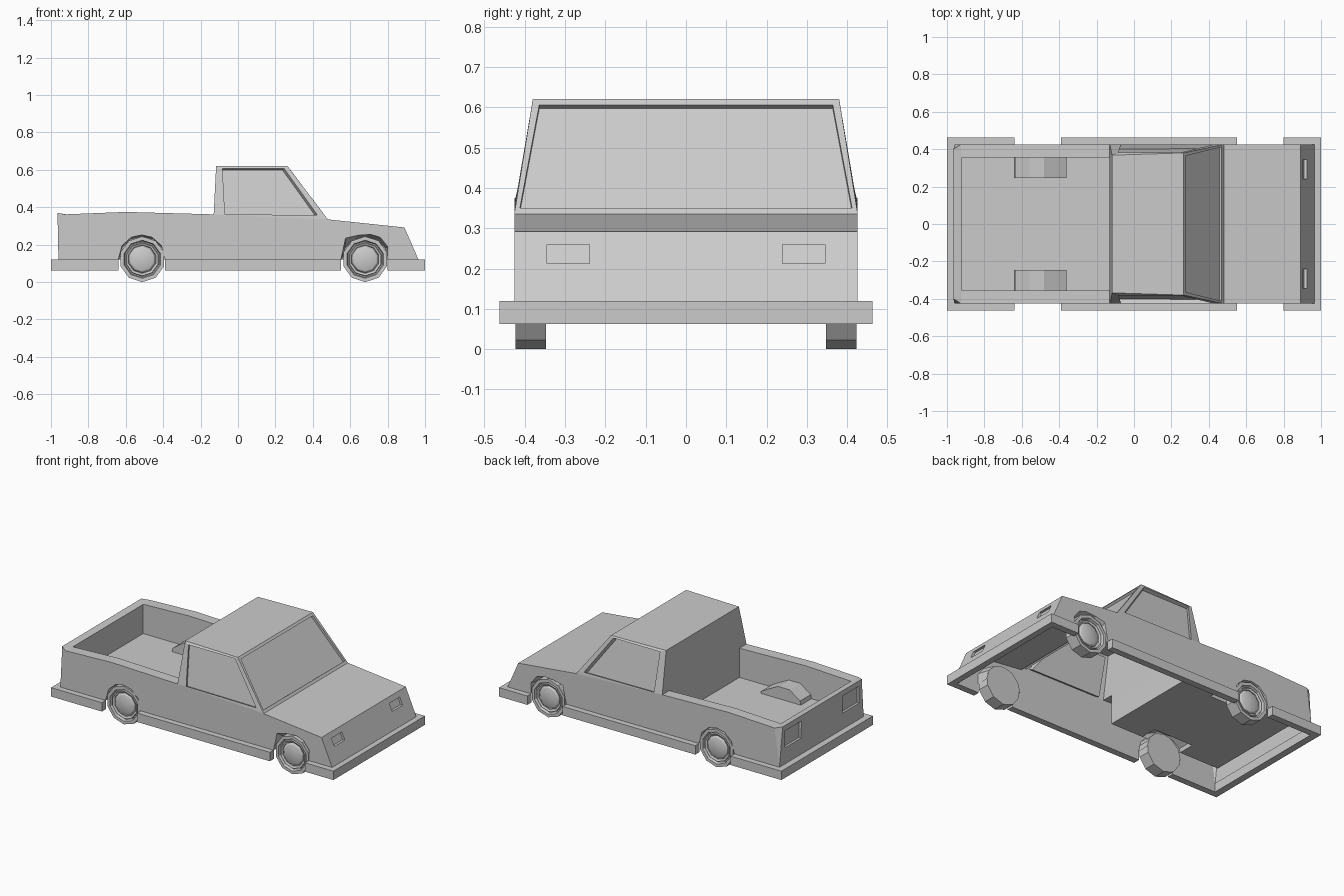
import bpy, bmesh, math
from mathutils import Vector

cube = bpy.data.objects.get("Cube")
if cube:
    bpy.data.objects.remove(cube)

paint = bpy.data.materials.new("plain grey")
paint.use_nodes = True
GREY = (0.6, 0.6, 0.6, 1)
paint.diffuse_color = GREY
paint.node_tree.nodes["Principled BSDF"].inputs["Base Color"].default_value = GREY


def build(name, polys, mirror=True, smooth=False):
    """Object from a list of polygons, mirrored across the car's centre line."""
    bm = bmesh.new()
    for poly in polys:
        bm.faces.new([bm.verts.new(p) for p in poly])
    bmesh.ops.remove_doubles(bm, verts=bm.verts, dist=0.0005)
    bmesh.ops.recalc_face_normals(bm, faces=bm.faces)
    me = bpy.data.meshes.new(name)
    bm.to_mesh(me)
    bm.free()
    me.materials.append(paint)
    ob = bpy.data.objects.new(name, me)
    bpy.context.collection.objects.link(ob)
    if smooth:
        me.shade_smooth()
    if mirror:
        mod = ob.modifiers.new("Mirror", 'MIRROR')
        mod.use_axis = (False, True, False)
    return ob


def bridge(a, b, closed=True):
    """Quads between two point rings."""
    n = len(a)
    return [[a[i], a[(i + 1) % n], b[(i + 1) % n], b[i]]
            for i in range(n if closed else n - 1)]


def recessed(outer, inner, push):
    """Panel frame with a sunken pane."""
    sunk = [tuple(Vector(p) + Vector(push)) for p in inner]
    return bridge(outer, inner) + bridge(inner, sunk) + [sunk]


def at_y(profile, y):
    return [(x, y, z) for x, z in profile]


def box(x0, x1, y0, y1, z0, z1):
    a = [(x0, y0, z0), (x1, y0, z0), (x1, y1, z0), (x0, y1, z0)]
    b = [(x, y, z1) for x, y, z in a]
    return bridge(a, b) + [a, b]


W = 0.426      # half width of the body
R = 0.38       # half width of the roof at the front
R_BACK = 0.368
BED = 0.355    # half width of the bed
ARCH = 0.247   # inner side of the bed wheel arches
SILL = 0.12    # lower edge of the body
FLOOR = 0.175
REAR_X, FRONT_X = -0.512, 0.68
rear_arch = [(-0.64, SILL), (-0.62, 0.195), (-0.57, 0.24), (-0.515, 0.252),
             (-0.46, 0.24), (-0.41, 0.195), (-0.39, SILL)]
front_arch = [(0.55, SILL), (0.575, 0.235), (0.64, 0.25), (0.71, 0.255),
              (0.76, 0.24), (0.80, 0.19), (0.80, SILL)]

# Body sides with wheel openings
rail = [(-0.925, 0.362), (-0.6, 0.375), (-0.13, 0.362)]
side = [(-0.96, SILL)] + rear_arch + front_arch + [
    (0.965, SILL), (0.89, 0.292), (0.48, 0.335)] + rail[::-1]
build("body_side", [at_y(side, W)])

# Wheel housings, tapering inwards around the tyre
for name, arch, cx in (("front", front_arch, FRONT_X), ("rear", rear_arch, REAR_X)):
    well = at_y([(cx - 0.124 * math.cos(k * math.pi / 6), SILL + 0.124 * math.sin(k * math.pi / 6))
                 for k in range(7)], 0.345)
    build(name + "_wheel_housing", bridge(at_y(arch, W), well, False) + [well])
bed_arch = [(-0.64, FLOOR), (-0.635, 0.2), (-0.56, 0.252), (-0.48, 0.252),
            (-0.41, 0.217), (-0.36, 0.19), (-0.36, FLOOR)]
build("bed_wheel_arch", bridge(at_y(bed_arch, BED), at_y(bed_arch, ARCH), False)
      + [at_y(bed_arch, ARCH)])

# Load bed: rails, inner walls, floor and tailgate cap
back, cab = -0.92, -0.13
inner_rail = [(back, 0.362)] + rail[1:]
low = [(x, FLOOR) for x, z in inner_rail]
build("bed_rail", bridge(at_y(rail, W), at_y(inner_rail, BED), False)
      + [[(-0.925, W, 0.362), (back, BED, 0.362), (-0.965, 0.40, 0.37)]])
build("bed_inner_wall", bridge(at_y(inner_rail, BED), at_y(low, BED), False)
      + [[(back, 0, FLOOR), (back, BED, FLOOR), (back, BED, 0.362), (back, 0, 0.362)]])
build("bed_floor", [[(back, 0, FLOOR), (cab, 0, FLOOR), (cab, BED, FLOOR),
                     (-0.36, BED, FLOOR), (-0.36, ARCH, FLOOR), (-0.64, ARCH, FLOOR),
                     (-0.64, BED, FLOOR), (back, BED, FLOOR)]])
build("tailgate_cap", [[(-0.965, 0, 0.37), (-0.965, 0.40, 0.37), (back, BED, 0.362), (back, 0, 0.362)]])


def wall_rect(y0, y1, z0, z1, x_of):
    return [(x_of(z), y, z) for y, z in ((y0, z0), (y1, z0), (y1, z1), (y0, z1))]


# Rear panel with recessed tail lights and corner facets
tail_x = lambda z: -0.96 - 0.02 * (z - SILL)
tail = [(-0.96, 0, SILL), (-0.96, W, SILL), (-0.965, 0.40, 0.37), (-0.965, 0, 0.37)]
build("rear_panel", recessed(tail, wall_rect(0.21, 0.375, 0.225, 0.335, tail_x), (0.015, 0, 0)))
build("rear_corner", [[(-0.96, W, SILL), (-0.925, W, 0.362), (-0.965, 0.40, 0.37)]])

# Nose panel with recessed headlights
nose_x = lambda z: 0.965 - 0.075 * (z - SILL) / 0.172
nose = wall_rect(0, W, SILL, 0.292, nose_x)
build("nose_panel", recessed(nose, wall_rect(0.24, 0.345, 0.213, 0.26, nose_x), (-0.015, 0, 0)))

# Hood
build("hood", [[(0.48, 0, 0.335), (0.89, 0, 0.292), (0.89, W, 0.292), (0.48, W, 0.335)]])

# Cab: roof, rear wall, windscreen and side windows
roof_back, roof_front, TOP = -0.117, 0.265, 0.62
build("cab_roof", [[(roof_back, 0, TOP), (roof_front, 0, TOP), (roof_front, R, TOP), (roof_back, R_BACK, TOP)]])
build("cab_rear_wall", [
    [(roof_back, 0, TOP), (roof_back, R_BACK, TOP), (cab, W, 0.362), (cab, BED, 0.362), (cab, 0, 0.362)],
    [(cab, 0, FLOOR), (cab, BED, FLOOR), (cab, BED, 0.362), (cab, 0, 0.362)]], smooth=True)
screen = [(0.48, -W, 0.335), (0.48, W, 0.335), (roof_front, R, TOP), (roof_front, -R, TOP)]
glass = [(0.469, -0.412, 0.35), (0.469, 0.412, 0.35), (0.276, 0.364, 0.606), (0.276, -0.364, 0.606)]
build("windscreen", recessed(screen, glass, (-0.012, 0, -0.009)), False)
cab_y = lambda z: W - (W - R) * (z - 0.35) / (TOP - 0.35)
door = [(cab, W, 0.362), (0.48, W, 0.335), (roof_front, R, TOP), (roof_back, R_BACK, TOP)]
pane = [(x, cab_y(z), z) for x, z in ((-0.07, 0.362), (0.425, 0.358), (0.246, 0.608), (-0.083, 0.608))]
build("side_window", recessed(door, pane, (-0.008, -0.022, -0.009)))

# Bumpers and side skirts
OUT, BOTTOM = 0.463, 0.063
build("rear_bumper", box(-1, -0.64, W - 0.005, OUT, BOTTOM, SILL)
      + box(-1, -0.955, 0, W, BOTTOM, SILL))
build("side_skirt", box(-0.39, 0.55, W - 0.005, OUT, BOTTOM, SILL))
build("front_bumper", box(0.80, 1, W - 0.005, OUT, BOTTOM, SILL)
      + box(0.96, 1, 0, W, BOTTOM, SILL))


def lathe(profile, cx):
    """Ten-sided rings around a wheel axle, capped at both ends."""
    rings = [[(cx + r * math.sin(k * math.tau / 10), y, 0.122 - r * math.cos(k * math.tau / 10))
              for k in range(10)] for r, y in profile]
    polys = [rings[0], rings[-1]]
    for a, b in zip(rings, rings[1:]):
        polys += bridge(a, b)
    return polys


# Wheels: tyre with a sunken groove, rim ring and domed hub
tyre = [(0.122, 0.347), (0.122, 0.423), (0.102, 0.423), (0.097, 0.406),
        (0.091, 0.406), (0.088, 0.417), (0.076, 0.411)]
hub = [(0.076, 0.411), (0.062, 0.416), (0.04, 0.421), (0.015, 0.424)]
for name, cx in (("front", FRONT_X), ("rear", REAR_X)):
    build(name + "_wheel", lathe(tyre, cx))
    build(name + "_hub", lathe(hub, cx), smooth=True)
